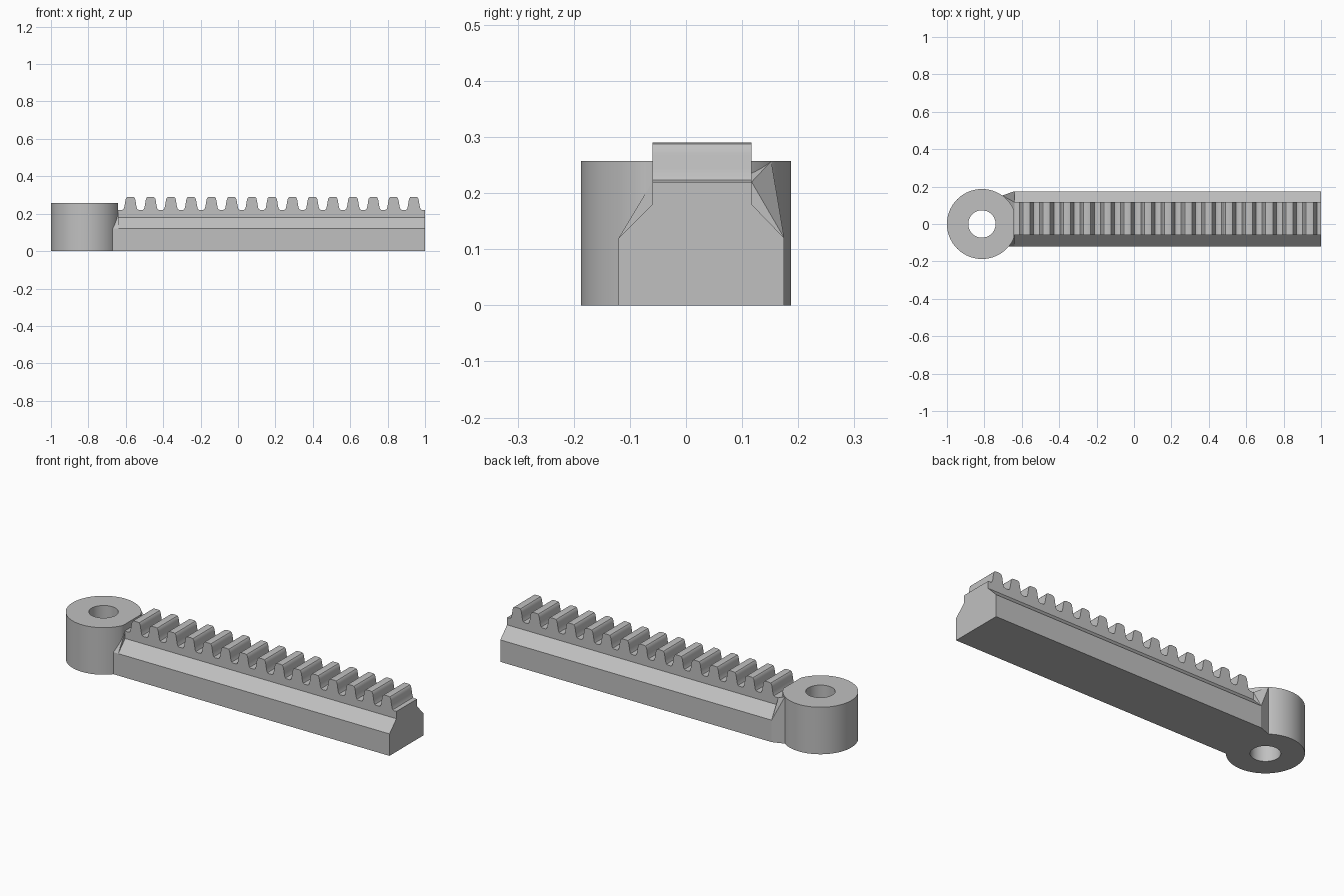
import bpy, bmesh, math

cube = bpy.data.objects.get("Cube")
if cube:
    bpy.data.objects.remove(cube)

grey = bpy.data.materials.new("plain grey")
grey.use_nodes = True
COLOUR = (0.53, 0.53, 0.53, 1)
grey.diffuse_color = COLOUR
grey.node_tree.nodes["Principled BSDF"].inputs["Base Color"].default_value = COLOUR


def finish(name, bm, smooth=False):
    """Turn a bmesh into a named grey object."""
    bmesh.ops.recalc_face_normals(bm, faces=bm.faces)
    mesh = bpy.data.meshes.new(name)
    bm.to_mesh(mesh)
    bm.free()
    mesh.materials.append(grey)
    obj = bpy.data.objects.new(name, mesh)
    bpy.context.collection.objects.link(obj)
    if smooth:
        bpy.ops.object.select_all(action='DESELECT')
        obj.select_set(True)
        bpy.context.view_layer.objects.active = obj
        bpy.ops.object.shade_smooth_by_angle(angle=math.radians(32))
    return obj


def prism(name, outline, offset, smooth=False):
    """Extrude a closed outline along an offset."""
    bm = bmesh.new()
    face = bm.faces.new([bm.verts.new(p) for p in outline])
    moved = bmesh.ops.extrude_face_region(bm, geom=[face], use_keep_orig=True)["geom"]
    bmesh.ops.translate(bm, vec=offset, verts=[v for v in moved if isinstance(v, bmesh.types.BMVert)])
    return finish(name, bm, smooth)


END, START = 1.0, -0.64          # ends of the toothed bar
RACK_FRONT, RACK_BACK = -0.06, 0.117
ROOT = 0.22                      # height of the tooth roots

# Chamfered bar
section = [(-0.12, 0), (0.175, 0), (0.175, 0.12), (RACK_BACK, 0.18), (RACK_FRONT, 0.18), (-0.12, 0.12)]
prism("bar", [(START, y, z) for y, z in section], (END - START, 0, 0))

# Rack: a strip with rounded teeth
half_tooth = [(0.045, ROOT), (0.038, 0.223), (0.034, 0.231), (0.031, 0.245),
              (0.027, 0.27), (0.024, 0.282), (0.019, 0.288), (0.012, 0.29)]
TEETH, FIRST, PITCH = 15, -0.575, 0.1082
outline = [(END, 0.15), (START, 0.15), (START, ROOT)]
for i in range(TEETH):
    centre = FIRST + i * PITCH
    outline += [(centre - x, z) for x, z in half_tooth]
    outline += [(centre + x, z) for x, z in reversed(half_tooth)]
outline.append((END, ROOT))
prism("toothed_rack", [(x, RACK_FRONT, z) for x, z in outline],
      (0, RACK_BACK - RACK_FRONT, 0), smooth=True)

# Eyelet ring, trimmed flat where it meets the rack
CENTRE, OUTER, BORE, HEIGHT, SIDES = -0.813, 0.187, 0.073, 0.257, 96
bm = bmesh.new()
loops = []
for radius, z in [(OUTER, 0), (OUTER, HEIGHT), (BORE, HEIGHT), (BORE, 0)]:
    angles = [math.tau * i / SIDES for i in range(SIDES)]
    loops.append([bm.verts.new((min(CENTRE + radius * math.cos(a), START - 0.002),
                                radius * math.sin(a), z)) for a in angles])
for k in range(4):
    a, b = loops[k], loops[(k + 1) % 4]
    for i in range(SIDES):
        j = (i + 1) % SIDES
        bm.faces.new((a[i], a[j], b[j], b[i]))
finish("eyelet_ring", bm, smooth=True)

# Neck: tapered hull joining ring and bar
NECK = -0.705
ring_side = [(-0.12, 0), (-0.12, 0.12), (0.02, HEIGHT), (0.152, HEIGHT), (0.152, 0)]
bar_side = section + [(RACK_FRONT, ROOT), (RACK_BACK, ROOT)]
bm = bmesh.new()
for x, points in [(NECK, ring_side), (START, bar_side)]:
    for y, z in points:
        bm.verts.new((x, y, z))
hull = bmesh.ops.convex_hull(bm, input=bm.verts)
unused = {g for g in hull["geom_interior"] + hull["geom_unused"] if isinstance(g, bmesh.types.BMVert)}
bmesh.ops.delete(bm, geom=list(unused), context='VERTS')
finish("neck", bm)
